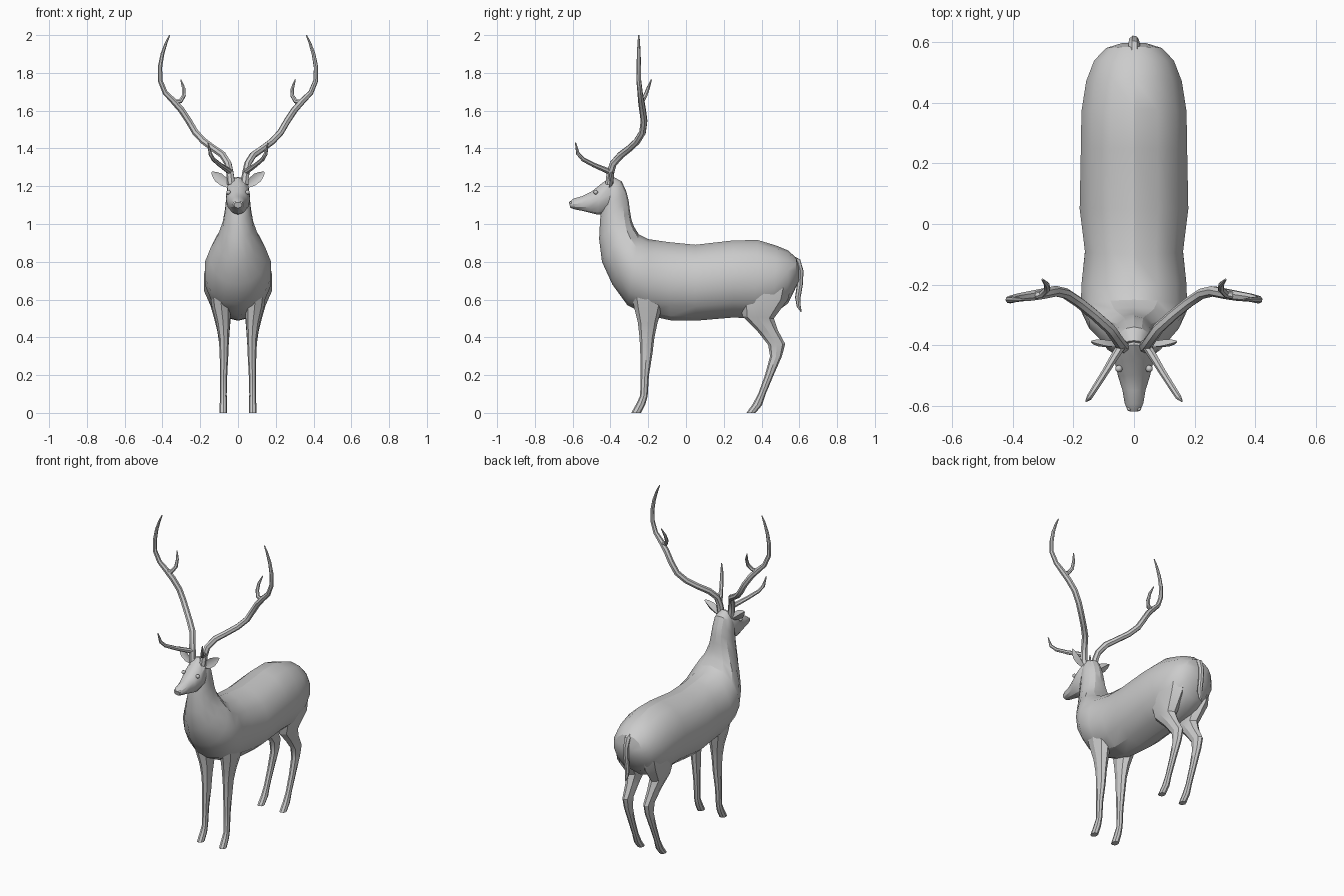
import bpy, bmesh, math
from mathutils import Vector

hide = bpy.data.materials.new("grey_hide")
hide.diffuse_color = (0.6, 0.6, 0.6, 1)


def finish(name, bm, angle=28):
    bmesh.ops.recalc_face_normals(bm, faces=bm.faces)
    me = bpy.data.meshes.new(name)
    bm.to_mesh(me)
    bm.free()
    me.materials.append(hide)
    ob = bpy.data.objects.new(name, me)
    bpy.context.collection.objects.link(ob)
    bpy.ops.object.select_all(action='DESELECT')
    ob.select_set(True)
    bpy.context.view_layer.objects.active = ob
    bpy.ops.object.shade_smooth_by_angle(angle=math.radians(angle))
    return ob


def skin(name, rings, angle=28):
    """Bridge a list of equally sized point rings and cap both ends."""
    bm = bmesh.new()
    rows = [[bm.verts.new(p) for p in r] for r in rings]
    n = len(rows[0])
    for a, b in zip(rows, rows[1:]):
        for i in range(n):
            j = (i + 1) % n
            bm.faces.new((a[i], a[j], b[j], b[i]))
    bm.faces.new(rows[0])
    bm.faces.new(rows[-1])
    return finish(name, bm, angle)


def loft(name, sections, n=12, side=1):
    """Sections: (y, z) of one edge, (y, z) of the opposite edge, half width, centre x."""
    rings = []
    for (ya, za), (yb, zb), w, cx in sections:
        ring = []
        for i in range(n):
            t = 2 * math.pi * i / n
            k = (1 + math.cos(t)) / 2
            ring.append((side * (cx + w * math.sin(t)), yb + (ya - yb) * k, zb + (za - zb) * k))
        rings.append(ring)
    return skin(name, rings)


def tube(name, pts, side=1, n=7):
    """Points: x, y, z, radius."""
    P = [Vector((side * p[0], p[1], p[2])) for p in pts]
    rings = []
    u = Vector((0.3, 1, 0.1))
    for i, p in enumerate(P):
        d = (P[min(i + 1, len(P) - 1)] - P[max(i - 1, 0)]).normalized()
        u = (u - d * u.dot(d)).normalized()
        v = d.cross(u)
        rings.append([p + pts[i][3] * (u * math.cos(2 * math.pi * k / n) + v * math.sin(2 * math.pi * k / n))
                      for k in range(n)])
    return skin(name, rings, 45)


# Torso and neck, rump to nape
loft("body", [(*s, 0) for s in [
    ((0.598, 0.77), (0.598, 0.70), 0.04),
    ((0.585, 0.82), (0.575, 0.65), 0.095),
    ((0.54, 0.86), (0.54, 0.58), 0.135),
    ((0.48, 0.885), (0.46, 0.52), 0.162),
    ((0.38, 0.915), (0.36, 0.50), 0.178),
    ((0.25, 0.913), (0.25, 0.505), 0.18),
    ((0.05, 0.89), (0.05, 0.488), 0.184),
    ((-0.10, 0.905), (-0.08, 0.49), 0.166),
    ((-0.20, 0.92), (-0.20, 0.515), 0.178),
    ((-0.25, 0.945), (-0.31, 0.57), 0.18),
    ((-0.275, 0.985), (-0.39, 0.68), 0.152),
    ((-0.288, 1.02), (-0.445, 0.80), 0.112),
    ((-0.297, 1.07), (-0.46, 0.92), 0.083),
    ((-0.303, 1.12), (-0.455, 1.02), 0.07),
    ((-0.315, 1.17), (-0.45, 1.07), 0.065),
    ((-0.34, 1.225), (-0.44, 1.13), 0.06),
    ((-0.385, 1.25), (-0.43, 1.18), 0.04)]], 14)

# Head tapering to the muzzle
loft("head", [(*s, 0) for s in [
    ((-0.35, 1.225), (-0.37, 1.10), 0.045),
    ((-0.40, 1.247), (-0.42, 1.055), 0.064),
    ((-0.45, 1.212), (-0.47, 1.05), 0.063),
    ((-0.50, 1.172), (-0.51, 1.06), 0.052),
    ((-0.55, 1.147), (-0.55, 1.070), 0.038),
    ((-0.595, 1.135), (-0.588, 1.077), 0.031),
    ((-0.62, 1.115), (-0.612, 1.085), 0.021)]], 12)

# Tail hanging behind the rump
tube("tail", [(0, 0.55, 0.82, 0.02), (0, 0.59, 0.80, 0.02), (0, 0.606, 0.75, 0.017),
              (0, 0.603, 0.68, 0.016), (0, 0.592, 0.61, 0.015), (0, 0.597, 0.565, 0.011),
              (0, 0.61, 0.535, 0.003)])

for side, tag in ((1, "left"), (-1, "right")):
    # Legs, from shoulder or hip down to the hoof
    loft("front_leg_" + tag, [
        ((-0.30, 0.68), (-0.10, 0.68), 0.06, 0.095),
        ((-0.275, 0.56), (-0.125, 0.56), 0.05, 0.088),
        ((-0.255, 0.48), (-0.15, 0.48), 0.037, 0.079),
        ((-0.246, 0.40), (-0.167, 0.40), 0.027, 0.075),
        ((-0.242, 0.31), (-0.178, 0.31), 0.023, 0.074),
        ((-0.240, 0.20), (-0.196, 0.20), 0.019, 0.076),
        ((-0.243, 0.09), (-0.203, 0.09), 0.017, 0.077),
        ((-0.262, 0.05), (-0.215, 0.045), 0.02, 0.077),
        ((-0.29, 0.0), (-0.238, 0.0), 0.021, 0.078)], 8, side)
    loft("hind_leg_" + tag, [
        ((0.27, 0.72), (0.57, 0.72), 0.06, 0.09),
        ((0.28, 0.60), (0.54, 0.60), 0.065, 0.09),
        ((0.30, 0.51), (0.465, 0.50), 0.045, 0.083),
        ((0.38, 0.43), (0.485, 0.44), 0.033, 0.077),
        ((0.435, 0.36), (0.525, 0.365), 0.025, 0.074),
        ((0.445, 0.30), (0.508, 0.30), 0.022, 0.074),
        ((0.418, 0.20), (0.464, 0.20), 0.019, 0.076),
        ((0.382, 0.10), (0.422, 0.10), 0.017, 0.077),
        ((0.352, 0.045), (0.402, 0.04), 0.02, 0.077),
        ((0.32, 0.0), (0.368, 0.0), 0.021, 0.078)], 8, side)

    # Antler beam with brow tine and rear tine
    tube("antler_beam_" + tag, [
        (0.035, -0.405, 1.21, 0.022), (0.042, -0.40, 1.27, 0.02), (0.052, -0.385, 1.32, 0.019),
        (0.08, -0.345, 1.365, 0.019), (0.13, -0.30, 1.40, 0.018), (0.18, -0.26, 1.437, 0.018),
        (0.225, -0.23, 1.485, 0.018), (0.26, -0.222, 1.545, 0.018), (0.30, -0.23, 1.605, 0.018),
        (0.34, -0.237, 1.65, 0.017), (0.385, -0.243, 1.695, 0.014), (0.412, -0.25, 1.76, 0.013),
        (0.413, -0.25, 1.83, 0.012), (0.40, -0.25, 1.90, 0.01), (0.38, -0.25, 1.96, 0.007),
        (0.362, -0.25, 2.0, 0.003)], side)
    tube("brow_tine_" + tag, [
        (0.04, -0.40, 1.275, 0.015), (0.065, -0.44, 1.292, 0.014), (0.095, -0.49, 1.313, 0.012),
        (0.13, -0.545, 1.342, 0.011), (0.147, -0.572, 1.372, 0.01), (0.158, -0.585, 1.43, 0.003)], side)
    tube("rear_tine_" + tag, [
        (0.335, -0.237, 1.645, 0.013), (0.305, -0.232, 1.65, 0.012), (0.287, -0.215, 1.68, 0.011),
        (0.288, -0.20, 1.72, 0.009), (0.303, -0.183, 1.765, 0.003)], side)

    # Leaf-shaped ear cupped towards the front
    ear = []
    for t, w in ((0, 0.012), (0.3, 0.025), (0.6, 0.027), (0.85, 0.016), (1, 0.003)):
        c = Vector((0.045 + 0.095 * t, -0.40 + 0.012 * t, 1.20 + 0.075 * t))
        across = Vector((-0.62, 0, 0.78)) * w
        back = Vector((0, 0.35 * w + 0.002, 0))
        front = Vector((0, 0.1 * w - 0.001, 0))
        ear.append([Vector((side * q.x, q.y, q.z)) for q in
                    (c + across - back, c + front, c - across - back, c + back)])
    skin("ear_" + tag, ear, 60)

    # Eye bulge and nostril
    for name, at, r in (("eye_", (0.05, -0.478, 1.168), 0.012), ("nostril_", (0.016, -0.61, 1.112), 0.008)):
        bm = bmesh.new()
        bmesh.ops.create_icosphere(bm, subdivisions=2, radius=r)
        bmesh.ops.translate(bm, vec=(side * at[0], at[1], at[2]), verts=bm.verts)
        finish(name + tag, bm, 60)
